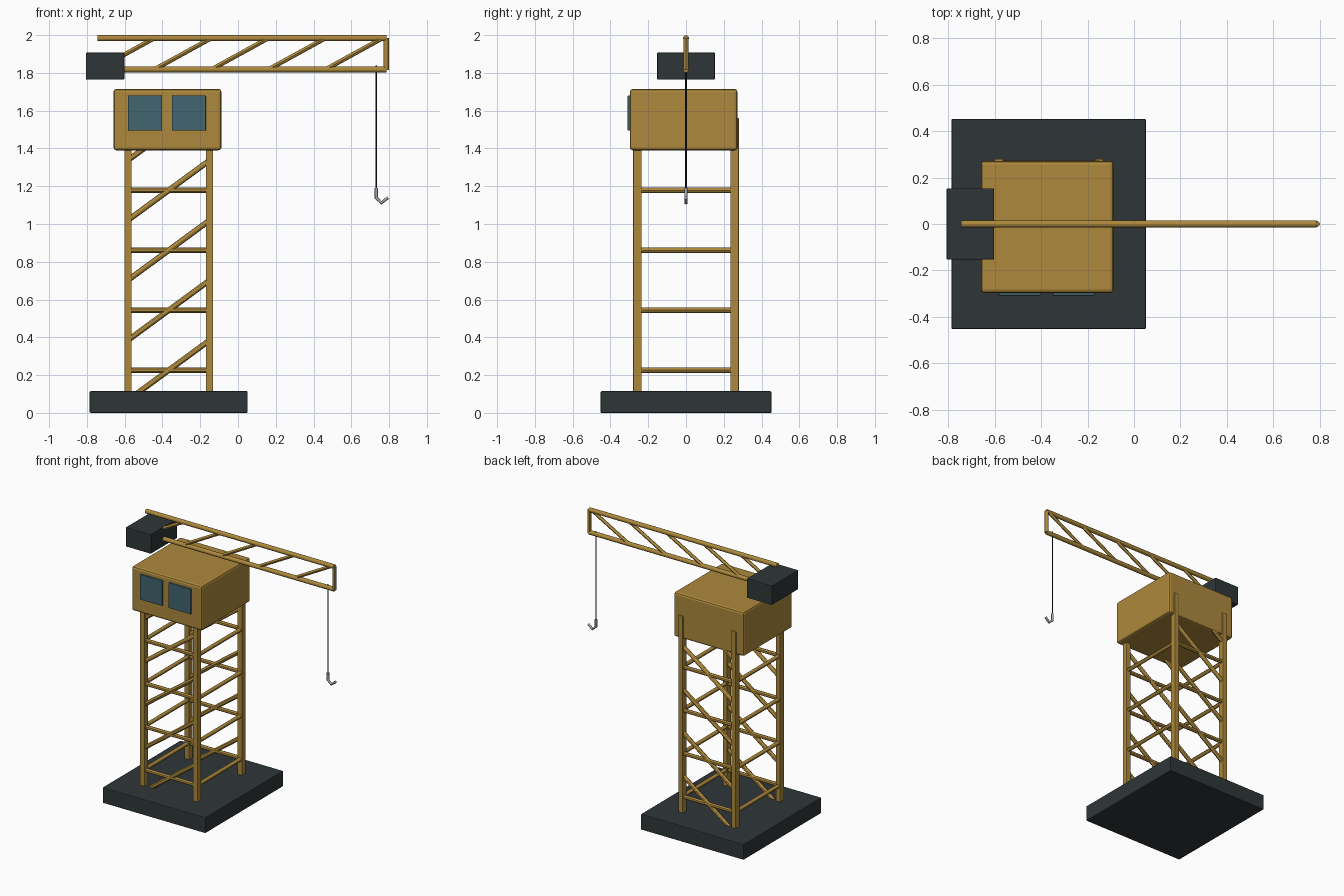
import bpy
from mathutils import Vector

if "Cube" in bpy.data.objects:
    bpy.data.objects.remove(bpy.data.objects["Cube"])


def material(name, rgb):
    m = bpy.data.materials.new(name)
    m.diffuse_color = (*rgb, 1)
    m.use_nodes = True
    m.node_tree.nodes["Principled BSDF"].inputs["Base Color"].default_value = m.diffuse_color
    return m


YELLOW = material("yellow_paint", (0.42, 0.25, 0.045))
DARK = material("dark_steel", (0.028, 0.037, 0.04))
GLASS = material("glass", (0.055, 0.13, 0.16))
BLACK = material("cable_black", (0.01, 0.01, 0.012))
STEEL = material("hook_steel", (0.4, 0.42, 0.42))


def box(name, x, y, z, mat, bevel=0.0):
    """Box from (min, max) ranges on each axis."""
    bpy.ops.mesh.primitive_cube_add(size=1, location=[sum(r) / 2 for r in (x, y, z)])
    ob = bpy.context.object
    ob.name = name
    ob.scale = [r[1] - r[0] for r in (x, y, z)]
    bpy.ops.object.transform_apply(location=False, rotation=False, scale=True)
    ob.data.materials.append(mat)
    if bevel:
        mod = ob.modifiers.new("bevel", 'BEVEL')
        mod.width = bevel
        mod.segments = 2
    return ob


def rod(name, a, b, r, mat=YELLOW, sides=12):
    """Round bar between two points."""
    a, b = Vector(a), Vector(b)
    d = b - a
    bpy.ops.mesh.primitive_cylinder_add(vertices=sides, radius=r, depth=d.length, location=(a + b) / 2)
    ob = bpy.context.object
    ob.name = name
    ob.rotation_euler = d.to_track_quat('Z', 'Y').to_euler()
    ob.data.materials.append(mat)
    bpy.ops.object.shade_smooth_by_angle()
    return ob


# Base slab
box("base", (-0.785, 0.051), (-0.452, 0.452), (0, 0.115), DARK, 0.005)

# Tower: four legs, rungs on all faces, diagonals on front and back
XL, XR, Y = -0.582, -0.151, 0.258
for x in (XL, XR):
    for y in (-Y, Y):
        box("tower_leg", (x - 0.0185, x + 0.0185), (y - 0.022, y + 0.022), (0.06, 1.56), YELLOW, 0.003)
for i in range(5):
    z = 0.226 + i * 0.3175
    for y in (-Y, Y):
        rod("face_rung", (XL, y, z), (XR, y, z), 0.014)
        rod("diagonal_brace", (XL, y, z - 0.158), (XR, y, z + 0.158), 0.015)
    for x in (XL, XR):
        rod("side_rung", (x, -Y, z), (x, Y, z), 0.014)

# Cabin and its two front windows
box("cabin", (-0.659, -0.088), (-0.297, 0.272), (1.39, 1.715), YELLOW, 0.015)
for x in (-0.582, -0.35):
    box("cabin_window", (x, x + 0.18), (-0.309, -0.29), (1.495, 1.68), GLASS, 0.003)

# Jib: two chords, lacing and end post
ZB, ZT, X0, X1 = 1.818, 1.984, -0.745, 0.785
rod("jib_bottom_chord", (X0, 0, ZB), (X1, 0, ZB), 0.016)
rod("jib_top_chord", (X0, 0, ZT), (X1, 0, ZT), 0.016)
rod("jib_end_post", (X1, 0, ZB - 0.003), (X1, 0, ZT), 0.014)
for i in range(5):
    x = X0 + i * 0.302
    rod("jib_lacing", (x, 0, ZB), (x + 0.302, 0, ZT), 0.012)

# Counterweight at the tail of the jib
box("counterweight", (-0.806, -0.602), (-0.153, 0.153), (1.765, 1.907), DARK, 0.004)

# Hoist cable and hook
rod("hoist_cable", (0.732, 0, 1.18), (0.732, 0, 1.84), 0.0045, BLACK, 8)
curve = bpy.data.curves.new("hook", 'CURVE')
curve.dimensions = '3D'
curve.bevel_depth = 0.009
curve.bevel_resolution = 2
curve.use_fill_caps = True
points = [(0.732, 1.19), (0.732, 1.138), (0.76, 1.112), (0.794, 1.14)]
spline = curve.splines.new('POLY')
spline.points.add(len(points) - 1)
for p, (x, z) in zip(spline.points, points):
    p.co = (x, 0, z, 1)
hook = bpy.data.objects.new("hook", curve)
curve.materials.append(STEEL)
bpy.context.collection.objects.link(hook)
